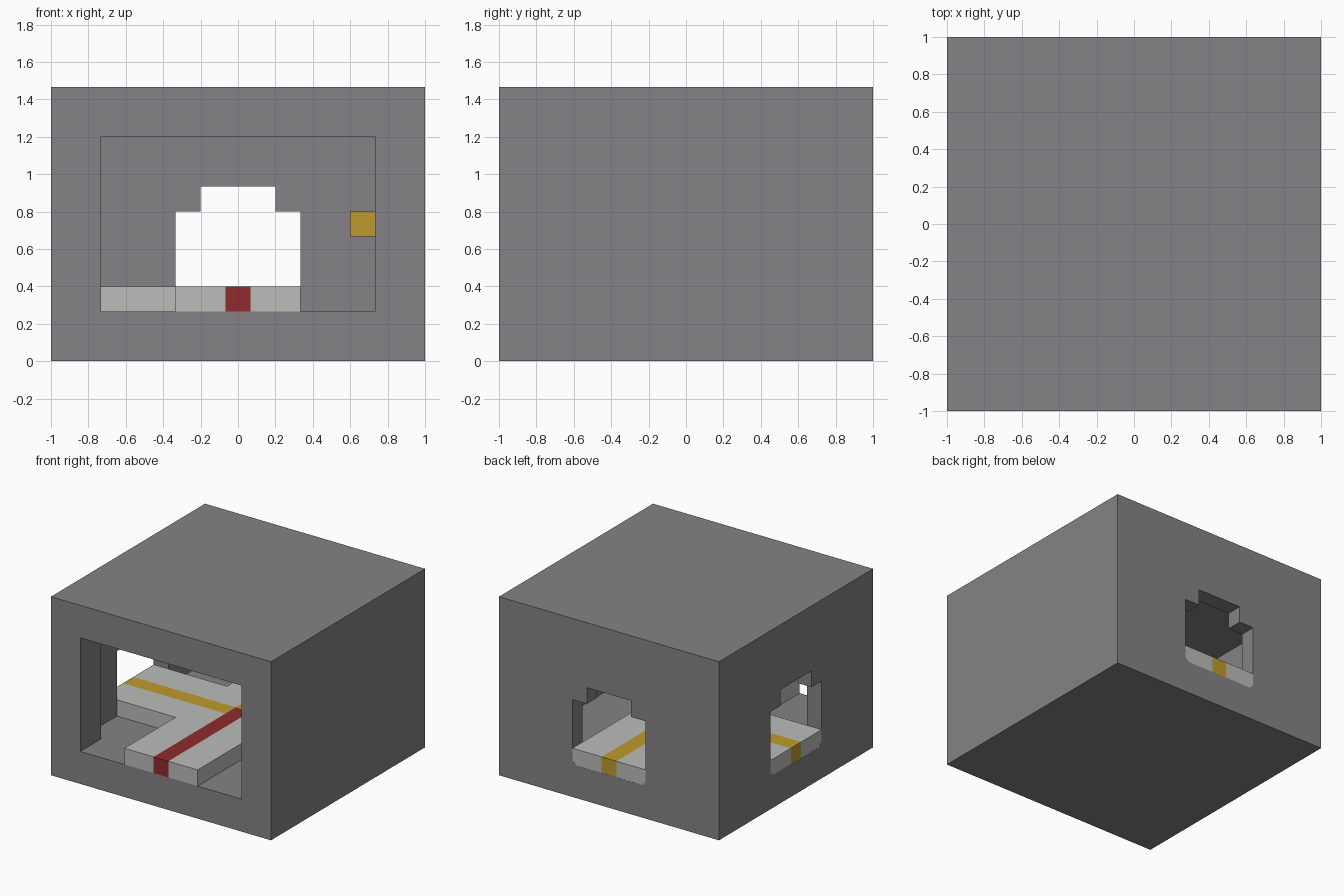
import bpy
import bmesh

default = bpy.data.objects.get("Cube")
if default:
    bpy.data.objects.remove(default, do_unlink=True)


def material(name, rgb):
    m = bpy.data.materials.new(name)
    m.use_nodes = True
    m.diffuse_color = (*rgb, 1)
    m.node_tree.nodes["Principled BSDF"].inputs["Base Color"].default_value = (*rgb, 1)
    return m


STONE = material("dark grey", (0.235, 0.225, 0.235))
PAVING = material("light grey", (0.49, 0.51, 0.49))
YELLOW = material("yellow", (0.52, 0.33, 0.025))
RED = material("red", (0.28, 0.024, 0.026))


def finish(name, bm, *mats):
    bmesh.ops.recalc_face_normals(bm, faces=bm.faces[:])
    mesh = bpy.data.meshes.new(name)
    bm.to_mesh(mesh)
    bm.free()
    for m in mats:
        mesh.materials.append(m)
    ob = bpy.data.objects.new(name, mesh)
    bpy.context.collection.objects.link(ob)
    return ob


def box(name, low, high, mat):
    bm = bmesh.new()
    bmesh.ops.create_cube(bm, size=1)
    for v in bm.verts:
        v.co = [high[i] if v.co[i] > 0 else low[i] for i in range(3)]
    return finish(name, bm, mat)


def tunnel(name, place):
    """Stepped arch profile run through a wall; place maps (across, depth, z)."""
    half = [(0.3, FLOOR), (W, FLOOR + 0.033), (W, 0.8), (0.2, 0.8), (0.2, 0.933)]
    outline = half + [(-a, z) for a, z in reversed(half)]
    bm = bmesh.new()
    near, far = [[bm.verts.new(place(a, d, z)) for a, z in outline] for d in (0.7, 1.1)]
    bm.faces.new(near)
    bm.faces.new(far)
    for i in range(len(near)):
        j = (i + 1) % len(near)
        bm.faces.new((near[i], near[j], far[j], far[i]))
    return finish(name, bm, STONE)


def carve(target, cutter):
    cutter.hide_render = True
    mod = target.modifiers.new("carve", "BOOLEAN")
    mod.operation = "DIFFERENCE"
    mod.solver = "EXACT"
    mod.object = cutter
    bpy.context.view_layer.objects.active = target
    bpy.ops.object.modifier_apply(modifier=mod.name)
    bpy.data.objects.remove(cutter, do_unlink=True)


FLOOR, CEILING, PATH_TOP = 0.267, 1.2, 0.4
W, S, INNER, JAMB = 0.333, 0.0667, 0.867, 0.733

# Hollow block: room, wide front opening, tunnels at the back and right
block = box("block", (-1, -1, 0), (1, 1, 1.467), STONE)
carve(block, box("room", (-INNER, -JAMB, FLOOR), (INNER, INNER, CEILING), STONE))
carve(block, box("front_opening", (-JAMB, -1.1, FLOOR), (JAMB, -0.6, CEILING), STONE))
carve(block, tunnel("back_tunnel", lambda a, d, z: (a, d, z)))
carve(block, tunnel("right_tunnel", lambda a, d, z: (-d, a, z)))

# T-shaped walkway, cut along its stripes and coloured by position
xs = [-0.999, -W, -S, S, W]
ys = [-1, -W, -S, S, W, 0.999]
bm = bmesh.new()
for x0, x1 in zip(xs, xs[1:]):
    for y0, y1 in zip(ys, ys[1:]):
        if x0 >= -W or (y0 >= -W and y1 <= W):
            corners = ((x0, y0), (x1, y0), (x1, y1), (x0, y1))
            bm.faces.new([bm.verts.new((x, y, FLOOR)) for x, y in corners])
bmesh.ops.remove_doubles(bm, verts=bm.verts[:], dist=0.001)
top = bmesh.ops.extrude_face_region(bm, geom=bm.faces[:], use_keep_orig=True)
for v in top["geom"]:
    if isinstance(v, bmesh.types.BMVert):
        v.co.z = PATH_TOP
for f in bm.faces:
    c = f.calc_center_median()
    on_x, on_y = abs(c.x) < S - 0.01, abs(c.y) < S - 0.01
    if on_x and c.y < S:
        f.material_index = 2
    elif on_x or (on_y and c.x < -S):
        f.material_index = 1
finish("walkway", bm, PAVING, YELLOW, RED)

# Button on the back wall
box("wall_button", (0.6, 0.8, 0.667), (JAMB, INNER, 0.8), YELLOW)
